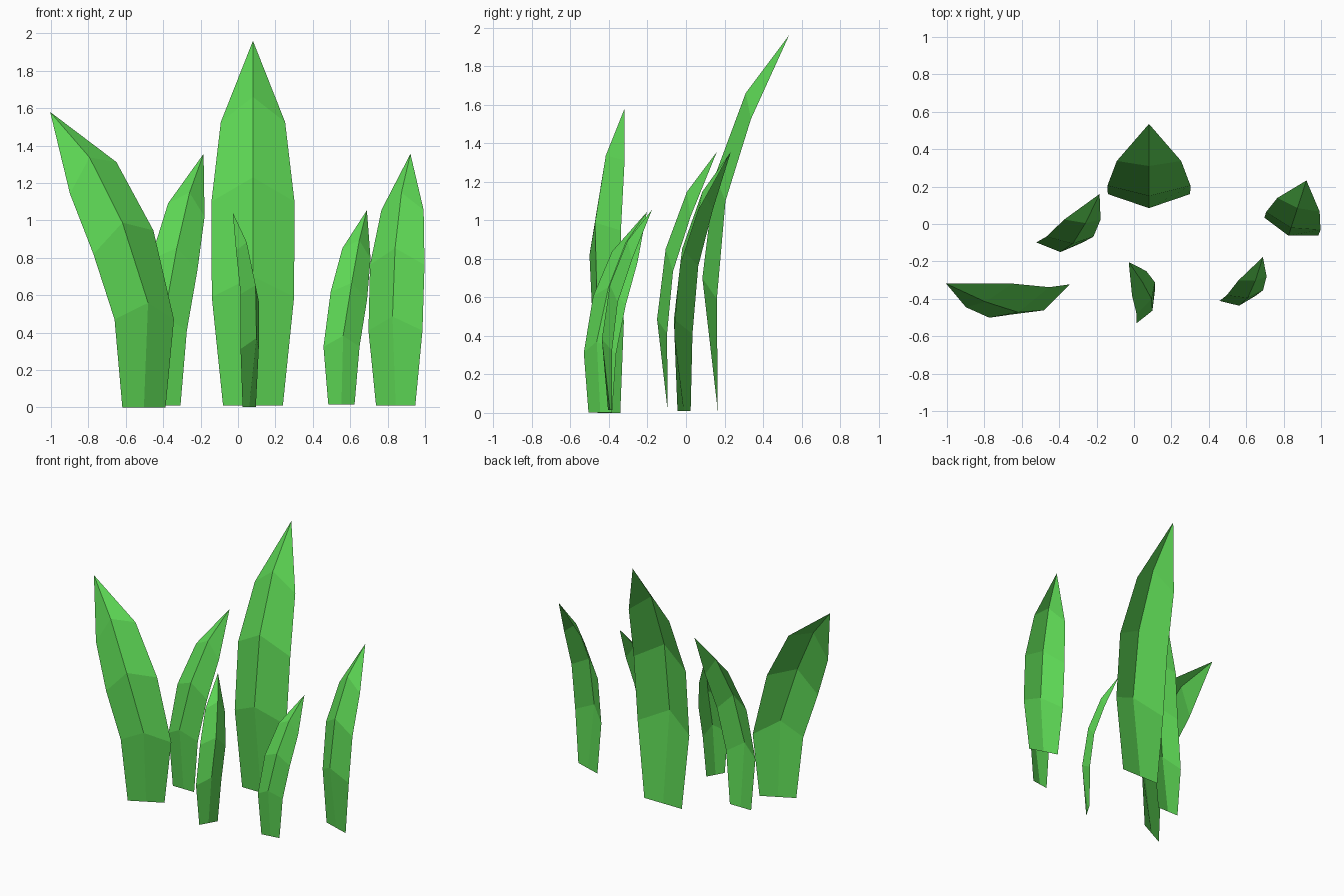
import bpy
from math import sin, cos, radians

if "Cube" in bpy.data.objects:
    bpy.data.objects.remove(bpy.data.objects["Cube"])

# Shared blade template, one entry per row: (half width, edge y, edge z, ridge y, ridge z,
# edge lean, ridge lean, tilt)
ROWS = [
    (0.160, 0.000, 0.00, 0.000, 0.00, 0.00, 0.00, 0.0),
    (0.220, -0.005, 0.58, -0.080, 0.69, 0.00, 0.02, 0.0),
    (0.222, 0.040, 1.09, -0.015, 1.22, 0.26, 0.33, 0.7),
    (0.172, 0.172, 1.515, 0.145, 1.65, 0.57, 0.65, 1.2),
]
TIP = (0.37, 1.95)

grass = bpy.data.materials.new("grass_green")
grass.diffuse_color = (0.11, 0.68, 0.09, 1)
grass.use_nodes = True
grass.node_tree.nodes["Principled BSDF"].inputs["Base Color"].default_value = grass.diffuse_color


def blade(name, base, yaw, size, width=1.0, lean=0.0):
    """Folded leaf: left edge, ridge and right edge, ending in a point."""
    c, s = cos(radians(yaw)), sin(radians(yaw))

    def place(x, y, z):
        return (base[0] + size * (x * c - y * s),
                base[1] + size * (x * s + y * c),
                base[2] + size * z)

    verts, faces = [], []
    for hw, ey, ez, ry, rz, el, rl, tilt in ROWS:
        w = hw * width
        dz = w * lean * tilt
        verts += [place(lean * el - w, ey, ez + dz),
                  place(lean * rl, ry, rz),
                  place(lean * el + w, ey, ez - dz)]
    verts.append(place(lean, *TIP))
    for r in range(len(ROWS) - 1):
        for k in (0, 1):
            a = r * 3 + k
            faces.append((a, a + 1, a + 4, a + 3))
    n = len(verts) - 1
    faces += [(n - 3, n - 2, n), (n - 2, n - 1, n)]
    mesh = bpy.data.meshes.new(name)
    mesh.from_pydata(verts, [], faces)
    mesh.materials.append(grass)
    bpy.context.collection.objects.link(bpy.data.objects.new(name, mesh))


# Straight blades
blade("tall_back_blade", (0.08, 0.165, 0.01), 0, 1.0)
blade("right_blade", (0.843, -0.01, 0.01), -18, 0.69)
# Blades leaning sideways
blade("wide_left_blade", (-0.503, -0.40, 0.0), 27, 0.81, 1.0, -0.506)
blade("back_left_blade", (-0.398, -0.095, 0.01), 0, 0.69, 0.82, 0.31)
blade("small_right_blade", (0.553, -0.395, 0.015), 8, 0.533, 0.83, 0.31)
blade("small_front_blade", (0.06, -0.445, 0.003), 60, 0.533, 0.83, 0.31)
